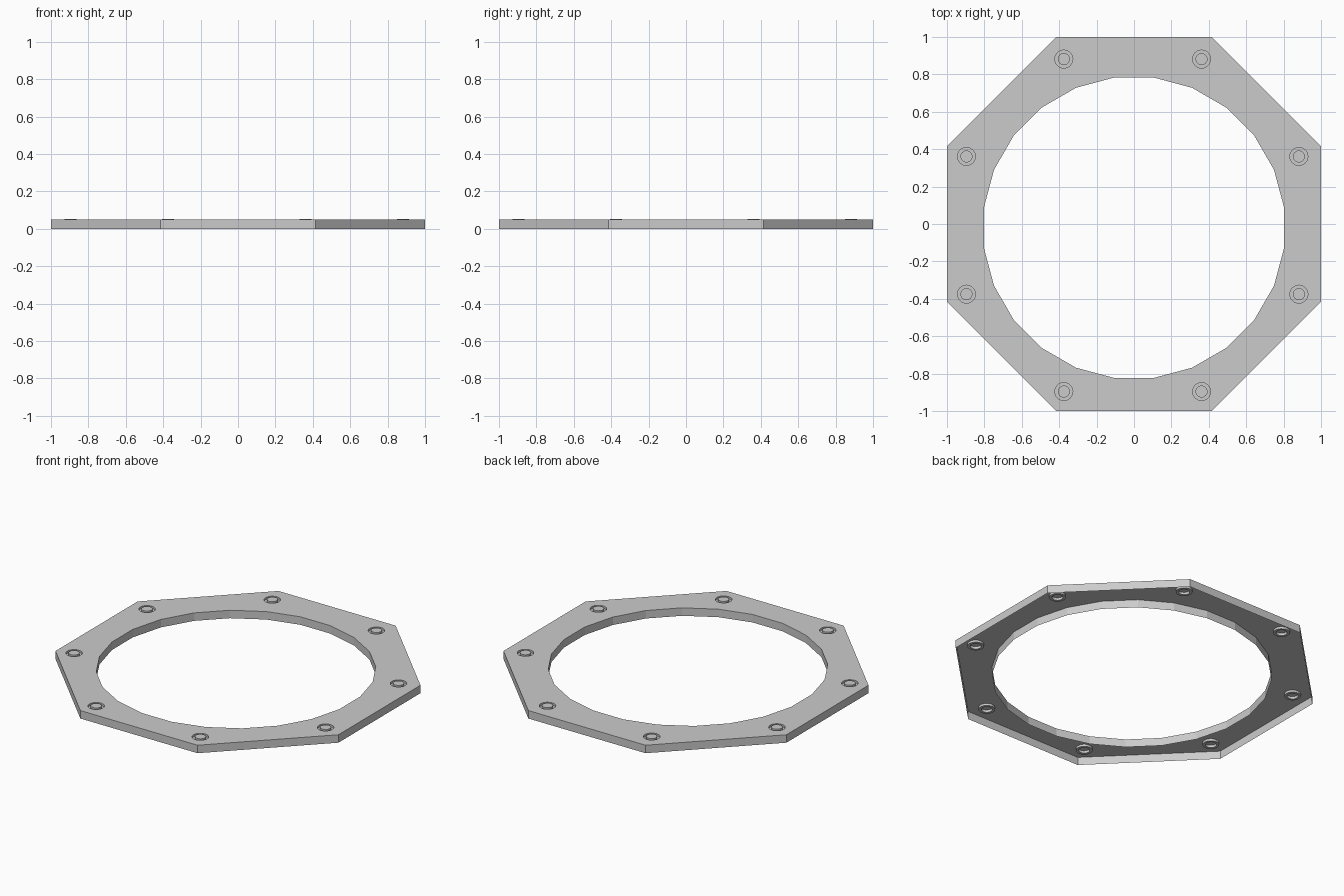
import bpy, bmesh
from math import cos, sin, pi, radians

if "Cube" in bpy.data.objects:
    bpy.data.objects.remove(bpy.data.objects["Cube"])

TOP, PIN_TOP, SEAT = 0.051, 0.053, 0.037
CENTER = (0, -0.02)
spots = [(-0.007 + 0.962 * cos(radians(22.5 + 45 * i)),
          -0.007 + 0.962 * sin(radians(22.5 + 45 * i))) for i in range(8)]
bm = bmesh.new()


def ring(center, radius, sides, phase, z):
    """Circle of vertices at height z."""
    return [bm.verts.new((center[0] + radius * cos(phase + 2 * pi * i / sides),
                          center[1] + radius * sin(phase + 2 * pi * i / sides), z))
            for i in range(sides)]


def wall(low, high, inward=False):
    """Band of quads between two rings."""
    n = len(low)
    for i in range(n):
        j = (i + 1) % n
        quad = [low[i], low[j], high[j], high[i]]
        bm.faces.new(quad[::-1] if inward else quad)


# outer octagon and 24-sided opening, open underneath
outer = (1 / cos(pi / 8), 8, pi / 8)
inner = (0.81, 24, pi / 24)
outer_top = ring((0, 0), *outer, TOP)
inner_top = ring(CENTER, *inner, TOP)
wall(ring((0, 0), *outer, 0), outer_top)
wall(ring(CENTER, *inner, 0), inner_top, inward=True)
borders = [outer_top, inner_top]

# bolt seats: groove wall, floor, raised round pin
for spot in spots:
    seat_top = ring(spot, 0.048, 24, 0, TOP)
    seat_low = ring(spot, 0.048, 24, 0, SEAT)
    pin_low = ring(spot, 0.032, 24, 0, SEAT)
    pin_top = ring(spot, 0.032, 24, 0, PIN_TOP)
    wall(seat_low, seat_top, inward=True)
    wall(seat_low, pin_low)
    wall(pin_low, pin_top)
    bm.faces.new(pin_top)
    borders.append(seat_top)

# top surface spanning between all the borders
edges = [bm.edges.get((loop[i - 1], loop[i])) for loop in borders for i in range(len(loop))]
bmesh.ops.triangle_fill(bm, use_beauty=True, use_dissolve=False,
                        edges=edges, normal=(0, 0, 1))

bmesh.ops.recalc_face_normals(bm, faces=bm.faces)
mesh = bpy.data.meshes.new("octagonal_plate")
bm.to_mesh(mesh)
bm.free()
plate = bpy.data.objects.new("octagonal_plate", mesh)
bpy.context.collection.objects.link(plate)
